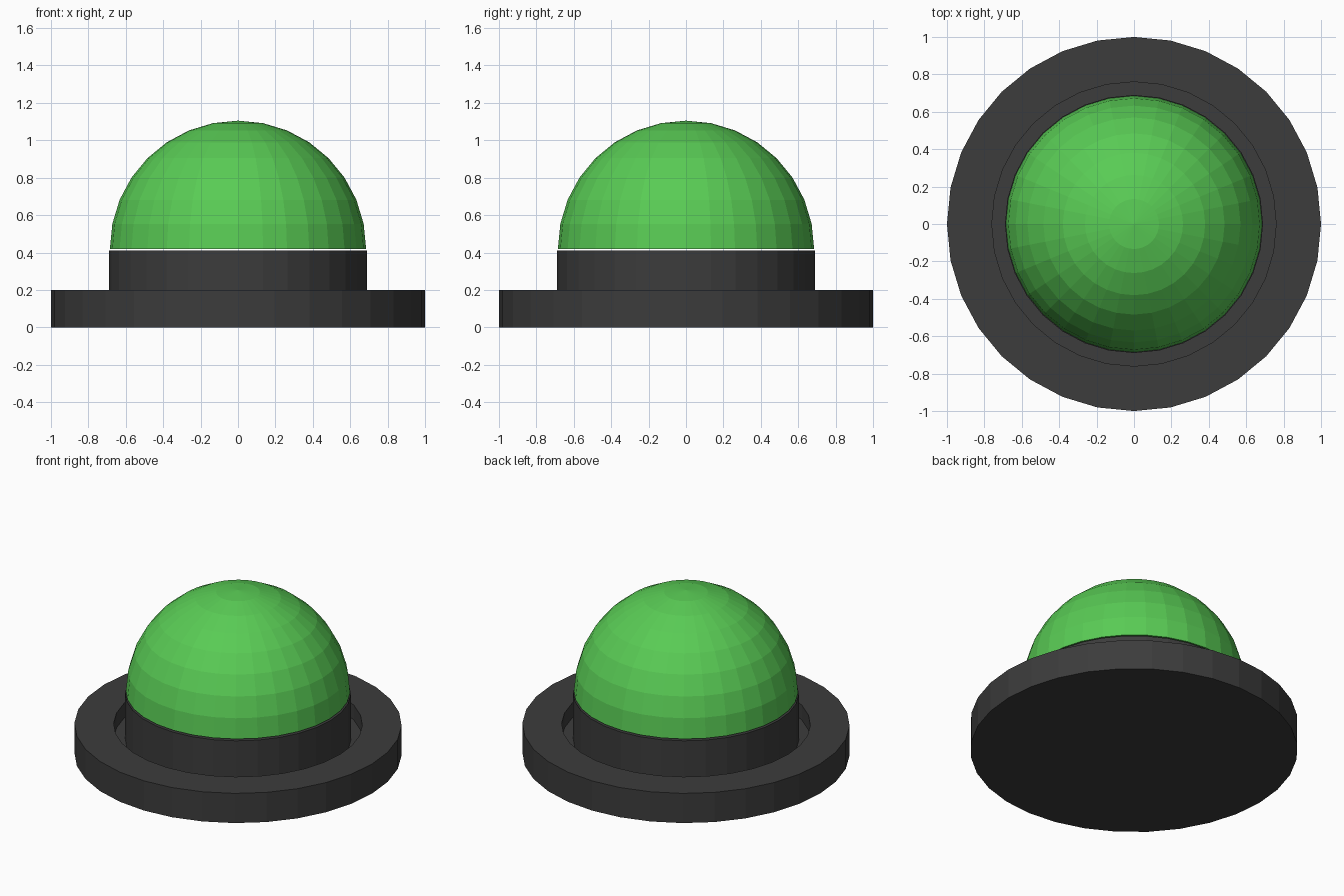
import bpy
import math

if "Cube" in bpy.data.objects:
    bpy.data.objects.remove(bpy.data.objects["Cube"])

SIDES = 32


def lathe(name, profile, color, close_ends=True):
    """Revolve an (r, z) profile around z; r == 0 points become poles."""
    verts, faces, rows = [], [], []
    for r, z in profile:
        n = 1 if r < 1e-6 else SIDES
        start = len(verts)
        for i in range(n):
            a = 2 * math.pi * i / SIDES
            verts.append((r * math.cos(a), r * math.sin(a), z))
        rows.append([start + (i % n) for i in range(SIDES)])
    for lo, hi in zip(rows, rows[1:]):
        for i in range(SIDES):
            j = (i + 1) % SIDES
            quad = [lo[i], lo[j], hi[j], hi[i]]
            faces.append(list(dict.fromkeys(quad)))
    if close_ends:
        faces.append(rows[0][::-1])
        faces.append(rows[-1])
    mesh = bpy.data.meshes.new(name)
    mesh.from_pydata(verts, [], faces)
    obj = bpy.data.objects.new(name, mesh)
    bpy.context.collection.objects.link(obj)
    mat = bpy.data.materials.new(name + "_color")
    mat.diffuse_color = color
    mat.use_nodes = True
    mat.node_tree.nodes["Principled BSDF"].inputs["Base Color"].default_value = mat.diffuse_color
    mesh.materials.append(mat)
    return obj


# Base plate with a groove around the raised collar
lathe("base", [(1, 0), (1, 0.2), (0.76, 0.2), (0.76, 0.1),
               (0.69, 0.1), (0.69, 0.41)], (0.045, 0.045, 0.045, 1))

# Thin hemispherical push cap floating just above the collar
R, Z = 0.685, 0.42
arc = [(R * math.cos(k * math.pi / 16), Z + R * math.sin(k * math.pi / 16))
       for k in range(9)]
dome = lathe("button_dome", arc, (0.1, 0.6, 0.09, 1), close_ends=False)
shell = dome.modifiers.new("shell", 'SOLIDIFY')
shell.thickness = 0.01
shell.offset = -1
